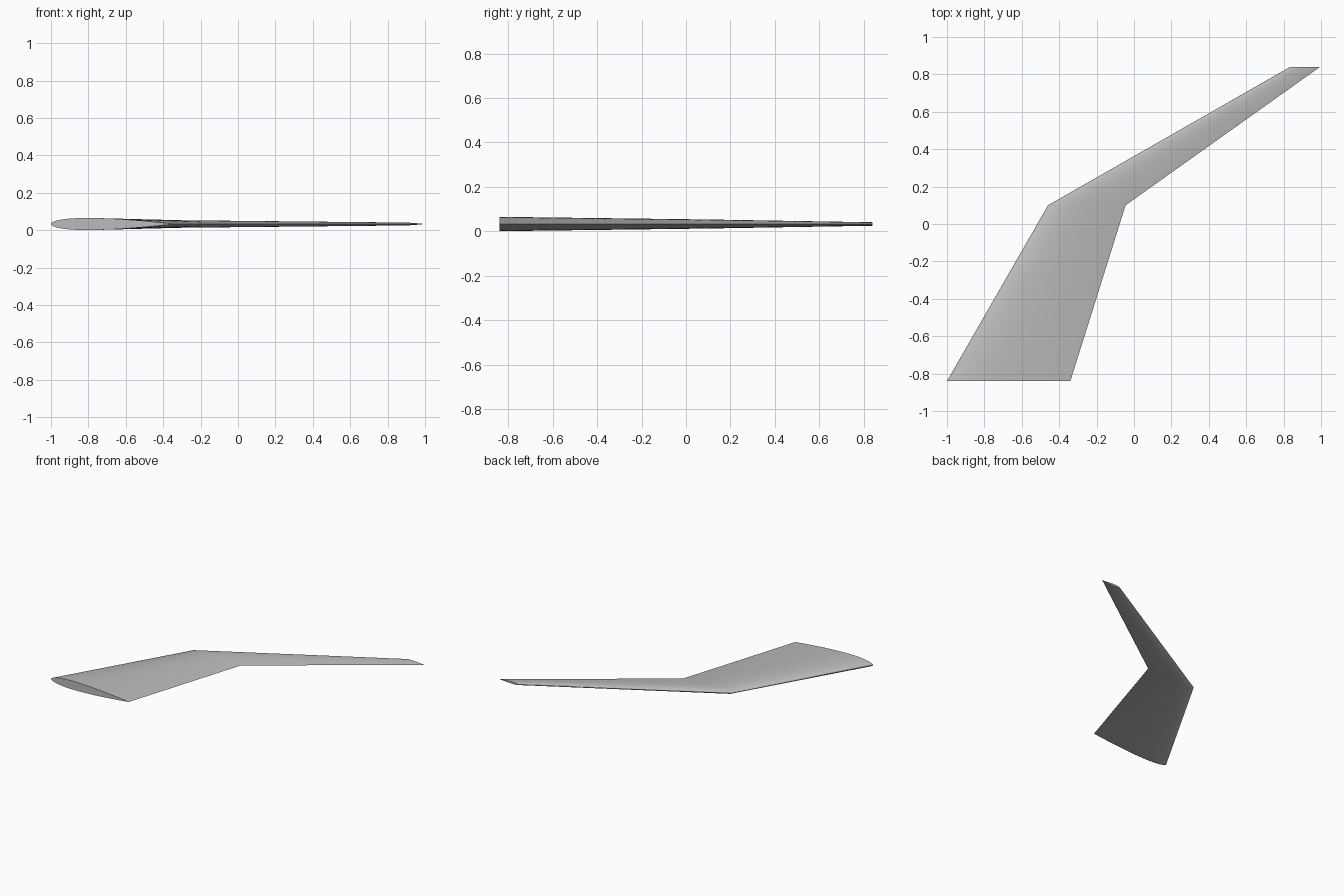
import bpy, bmesh, math

if "Cube" in bpy.data.objects:
    bpy.data.objects.remove(bpy.data.objects["Cube"])

# Single grey skin
mat = bpy.data.materials.new("wing_grey")
mat.use_nodes = True
grey = (0.5, 0.5, 0.5, 1)
mat.diffuse_color = grey
mat.node_tree.nodes["Principled BSDF"].inputs["Base Color"].default_value = grey

# Wing stations: y, leading edge x, trailing edge x
STATIONS = [(-0.84, -1.0, -0.34), (0.10, -0.46, -0.045), (0.84, 0.835, 0.995)]
THICKNESS = 0.098
STEPS = 28
MID_Z = 0.033


def half_thickness(t):
    """Symmetric aerofoil with a round nose and a closed trailing edge."""
    return 5 * THICKNESS * (0.2969 * math.sqrt(t) - 0.126 * t - 0.3516 * t**2
                            + 0.2843 * t**3 - 0.1036 * t**4)


def section(bm, y, lead, trail):
    """Ring of vertices over the top from the trailing edge and back below."""
    chord = trail - lead
    ring = []
    for i in range(2 * STEPS):
        a = math.pi * i / STEPS
        t = (1 + math.cos(a)) / 2
        side = 1 if i <= STEPS else -1
        z = 0 if i in (0, STEPS) else side * half_thickness(t) * chord
        ring.append(bm.verts.new((lead + t * chord, y, MID_Z + z)))
    return ring


# Skin lofted through the stations, closed at root and tip
bm = bmesh.new()
rings = [section(bm, *s) for s in STATIONS]
n = 2 * STEPS
for a, b in zip(rings, rings[1:]):
    for i in range(n):
        j = (i + 1) % n
        bm.faces.new((a[i], a[j], b[j], b[i]))
bm.faces.new(rings[0])
bm.faces.new(rings[-1])
bmesh.ops.recalc_face_normals(bm, faces=bm.faces)
mesh = bpy.data.meshes.new("swept_wing")
bm.to_mesh(mesh)
bm.free()
mesh.materials.append(mat)
wing = bpy.data.objects.new("swept_wing", mesh)
bpy.context.collection.objects.link(wing)

# Smooth skin with crisp trailing edge and end caps
bpy.ops.object.select_all(action="DESELECT")
wing.select_set(True)
bpy.context.view_layer.objects.active = wing
bpy.ops.object.shade_smooth_by_angle(angle=math.radians(35))
